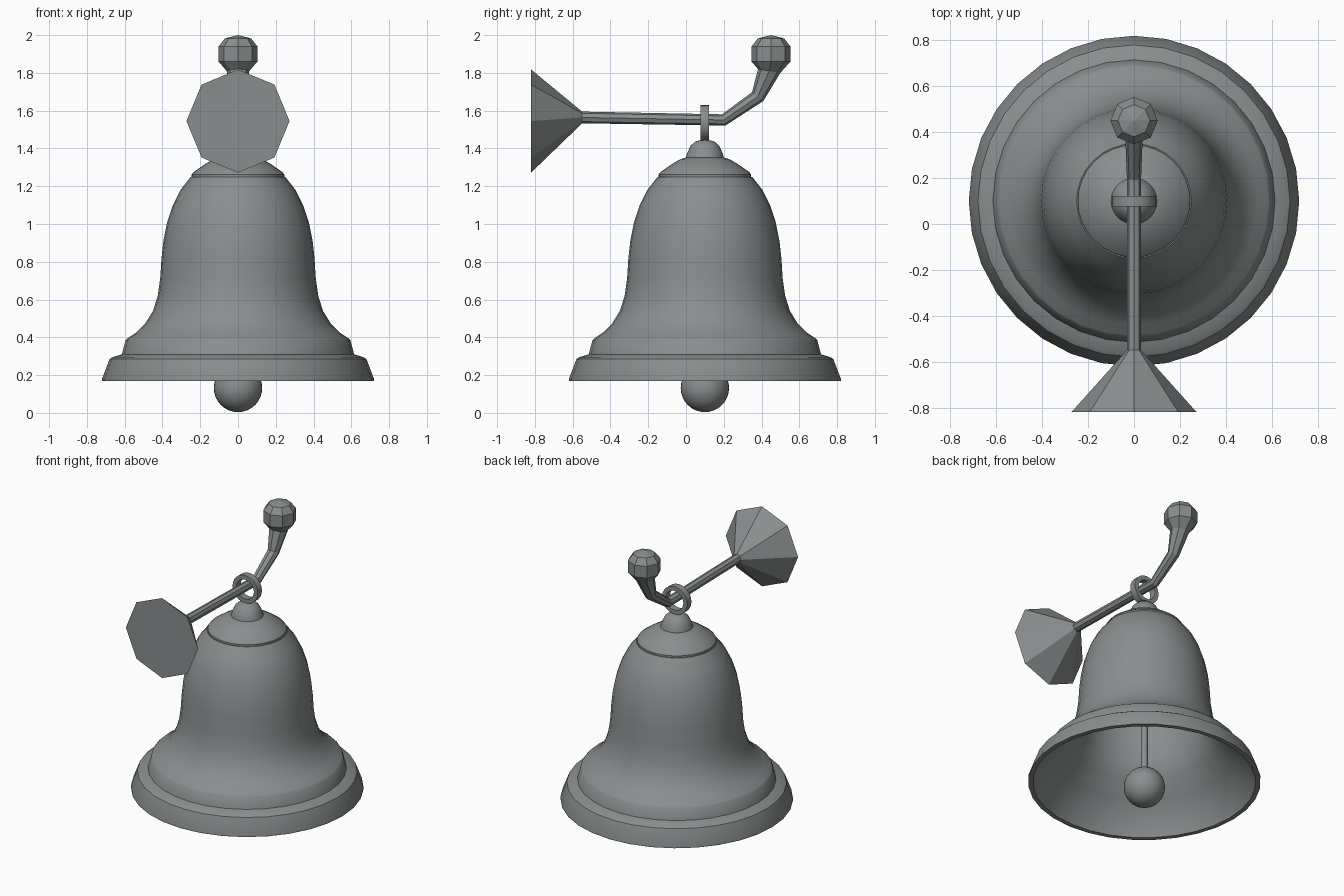
import bpy, bmesh, math
from mathutils import Vector

if "Cube" in bpy.data.objects:
    bpy.data.objects.remove(bpy.data.objects["Cube"])

metal = bpy.data.materials.new("grey metal")
metal.diffuse_color = (0.25, 0.27, 0.27, 1)
metal.use_nodes = True
metal.node_tree.nodes["Principled BSDF"].inputs["Base Color"].default_value = metal.diffuse_color
CY = 0.1  # y of the bell axis


def finish(name, bm, smooth=None):
    bmesh.ops.remove_doubles(bm, verts=bm.verts, dist=1e-5)
    bmesh.ops.recalc_face_normals(bm, faces=bm.faces)
    me = bpy.data.meshes.new(name)
    bm.to_mesh(me)
    bm.free()
    me.materials.append(metal)
    ob = bpy.data.objects.new(name, me)
    bpy.context.collection.objects.link(ob)
    if smooth:
        bpy.ops.object.select_all(action='DESELECT')
        ob.select_set(True)
        bpy.context.view_layer.objects.active = ob
        bpy.ops.object.shade_smooth_by_angle(angle=math.radians(smooth))
    return ob


def lathe(name, profile, sides=32, smooth=35):
    bm = bmesh.new()
    vs = [bm.verts.new((r, CY, z)) for r, z in profile]
    es = [bm.edges.new(p) for p in zip(vs, vs[1:])]
    bmesh.ops.spin(bm, geom=vs + es, cent=(0, CY, 0), axis=(0, 0, 1),
                   angle=2 * math.pi, steps=sides, use_merge=True)
    return finish(name, bm, smooth)


# bell shell: outer wall up, then inner wall back down to the lip
outer = [(.69, .17), (.72, .17), (.72, .18), (.68, .285), (.665, .295), (.615, .31),
         (.595, .385), (.585, .395), (.54, .425), (.49, .475), (.45, .54),
         (.425, .62), (.412, .71), (.405, .82), (.395, .91), (.375, 1.01),
         (.345, 1.10), (.305, 1.18), (.25, 1.25)]
inner = [(0, 1.22), (.22, 1.20), (.31, 1.08), (.36, .92), (.375, .75), (.40, .58),
         (.46, .46), (.56, .365), (.65, .26), (.69, .17)]
lathe("bell_shell", outer + inner)

# stepped crown and knob on top
lathe("crown", [(.245, 1.245), (.245, 1.262), (.235, 1.275), (.17, 1.32), (.13, 1.343),
                (.10, 1.352), (.094, 1.375), (.075, 1.415), (.05, 1.437), (0, 1.45)])

# clapper rod and ball
lathe("clapper_rod", [(0, .2), (.022, .2), (.022, 1.21), (0, 1.21)], 12)
lathe("clapper_ball", [(.128 * math.sin(math.pi * i / 16), .132 - .128 * math.cos(math.pi * i / 16))
                       for i in range(17)], 32, 60)

# hanging ring around the handle
bm = bmesh.new()
N = 24
rows = []
for i in range(N):
    a = 2 * math.pi * i / N
    rows.append([bm.verts.new((r * math.cos(a), CY + y, 1.535 + r * math.sin(a)))
                 for r, y in ((.095, -.023), (.095, .023), (.066, .023), (.066, -.023))])
for i in range(N):
    a, b = rows[i], rows[(i + 1) % N]
    for k in range(4):
        bm.faces.new((a[k], a[(k + 1) % 4], b[(k + 1) % 4], b[k]))
finish("hanging_ring", bm, 35)

# eight-sided handle: flared horn, shaft, bend and ball end
# each section: y, z, tilt of the path in degrees, radius
sections = [(-.82, 1.545, 0, .273), (-.55, 1.564, 0, .031), (.2, 1.551, 17, .031),
            (.38, 1.675, 52, .038), (.44, 1.81, 80, .06), (.45, 1.86, 90, .103),
            (.45, 1.94, 90, .103), (.45, 1.982, 90, .07)]
bm = bmesh.new()
rings = []
for y, z, tilt, r in sections:
    t = math.radians(tilt)
    up = Vector((0, -math.sin(t), math.cos(t)))
    rings.append([bm.verts.new(Vector((0, y, z)) + r * (Vector((math.cos(a), 0, 0)) + math.sin(a) * up))
                  for a in (k * math.pi / 4 for k in range(8))])
for p, q in zip(rings, rings[1:]):
    for k in range(8):
        j = (k + 1) % 8
        bm.faces.new((p[k], p[j], q[j], q[k]))
bm.faces.new(rings[0])
tip = bm.verts.new((0, .45, 2.0))
for k in range(8):
    bm.faces.new((rings[-1][k], rings[-1][(k + 1) % 8], tip))
finish("handle", bm)
